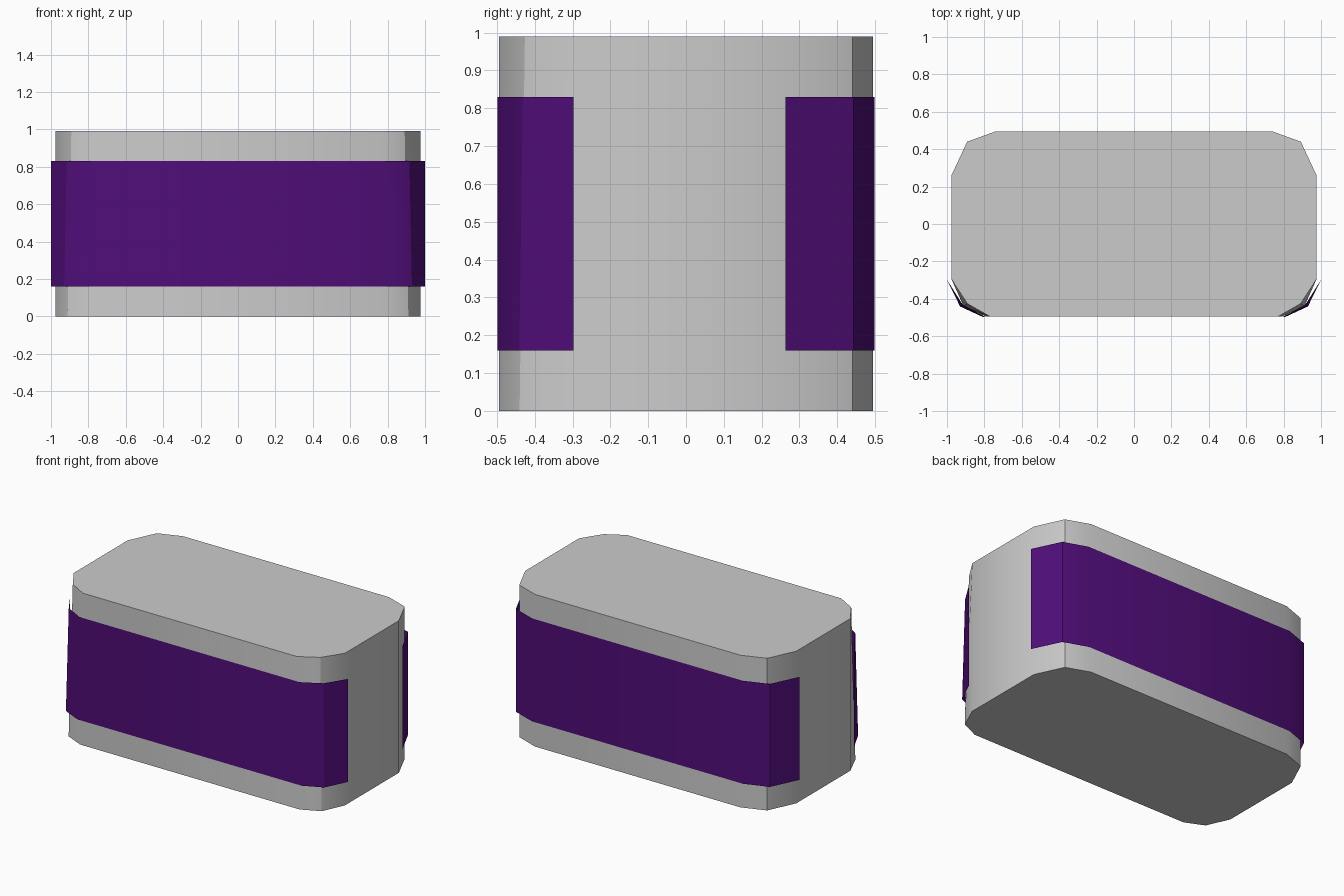
import bpy
import bmesh
import math

if "Cube" in bpy.data.objects:
    bpy.data.objects.remove(bpy.data.objects["Cube"])

H = 0.99      # body height
HALF_Y = 0.495


def front_half(z):
    """Right-hand points of the front corner; the chamfer tapers slightly with height."""
    t = z / H
    return [(0.79 - 0.02 * t, -HALF_Y),
            (0.911 - 0.02 * t, -0.440 + 0.014 * t),
            (0.976, -0.295)]


def back_half(z):
    """Right-hand points of the back corner, which is straight up."""
    return [(0.74, HALF_Y), (0.892, 0.44), (0.976, 0.26)]


def mirrored(points):
    """Continue a right-hand run of points across to the left side."""
    return [(-x, y) for x, y in reversed(points)] + points


def finish(name, bm, material=None):
    mesh = bpy.data.meshes.new(name)
    bm.to_mesh(mesh)
    bm.free()
    obj = bpy.data.objects.new(name, mesh)
    bpy.context.collection.objects.link(obj)
    if material:
        mesh.materials.append(material)
    bpy.ops.object.select_all(action='DESELECT')
    obj.select_set(True)
    bpy.context.view_layer.objects.active = obj
    bpy.ops.object.shade_smooth_by_angle(angle=math.radians(30))
    return obj


def loft(bm, low, high, closed):
    """Wall between two matching rings of vertices."""
    n = len(low)
    for i in range(n if closed else n - 1):
        j = (i + 1) % n
        bm.faces.new((low[i], low[j], high[j], high[i]))


# Body: twelve-sided block with closed top and bottom
bm = bmesh.new()
rings = []
for z in (0.0, H):
    outline = mirrored(front_half(z)) + mirrored(back_half(z))[::-1]
    rings.append([bm.verts.new((x, y, z)) for x, y in outline])
loft(bm, rings[0], rings[1], True)
bm.faces.new(rings[0][::-1])
bm.faces.new(rings[1])
finish("body", bm)

# Wrap-around panels: thin sheets standing slightly proud of front and back
purple = bpy.data.materials.new("purple")
purple.diffuse_color = (0.08, 0.004, 0.19, 1.0)
purple.use_nodes = True
purple.node_tree.nodes["Principled BSDF"].inputs["Base Color"].default_value = purple.diffuse_color


def panel(name, half, flip):
    bm = bmesh.new()
    rings = []
    for z in (0.16, 0.83):
        pts = mirrored(half(z))
        if flip:
            pts.reverse()
        rings.append([bm.verts.new((x * 1.0245, y + math.copysign(0.003, y), z))
                      for x, y in pts])
    loft(bm, rings[0], rings[1], False)
    finish(name, bm, purple)


panel("front_panel", front_half, False)
panel("back_panel", back_half, True)
